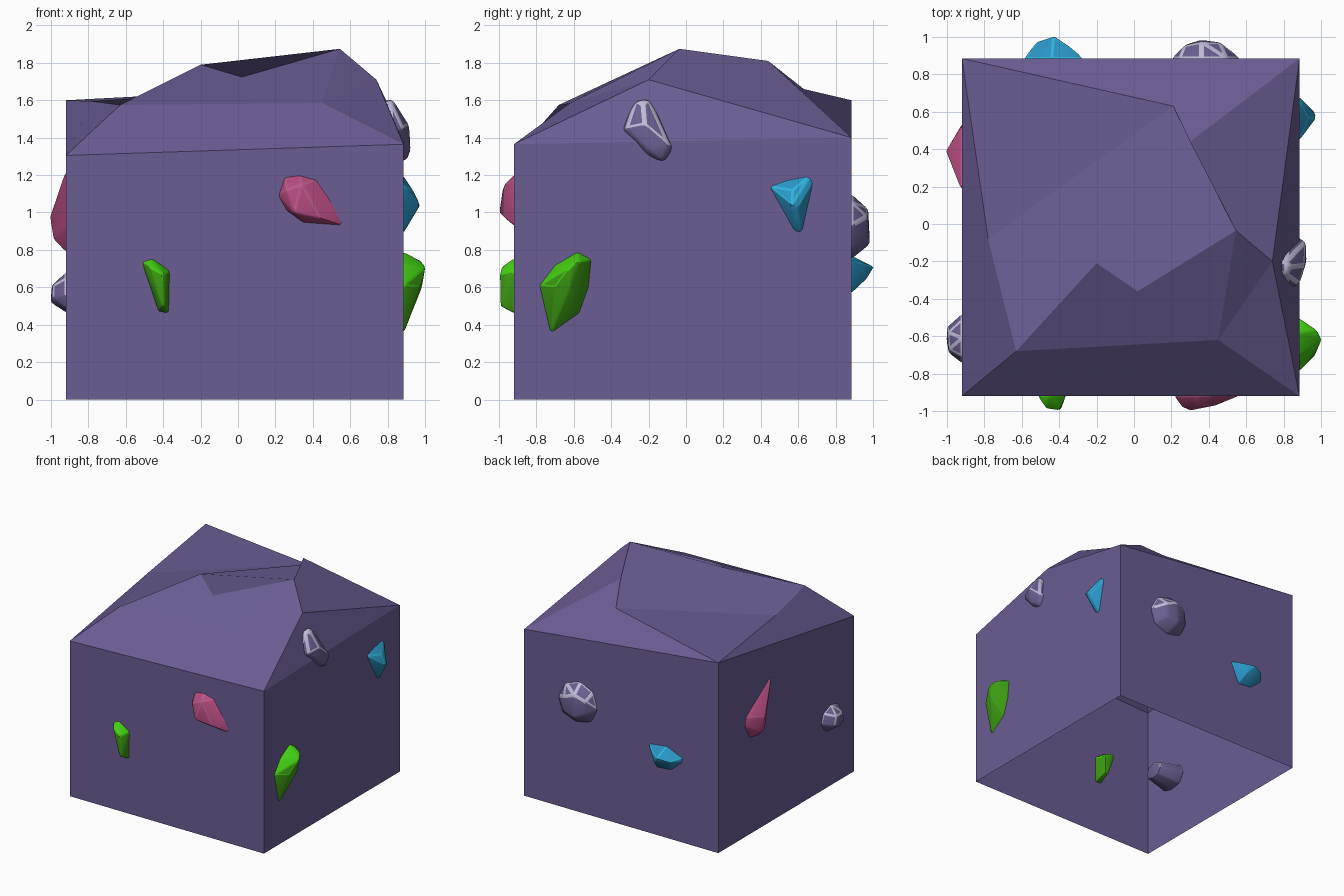
import bpy, bmesh
from mathutils import Vector

if "Cube" in bpy.data.objects:
    bpy.data.objects.remove(bpy.data.objects["Cube"])


def material(name, rgb):
    m = bpy.data.materials.new(name)
    m.diffuse_color = (*rgb, 1)
    m.use_nodes = True
    m.node_tree.nodes["Principled BSDF"].inputs["Base Color"].default_value = m.diffuse_color
    return m


STONE = material("stone purple", (0.147, 0.109, 0.295))
MATS = {
    "purple": (material("crystal purple", (0.150, 0.115, 0.285)),
               material("pale lavender", (0.52, 0.50, 0.68))),
    "green": (material("deep green", (0.045, 0.33, 0.006)),
              material("bright green", (0.055, 0.62, 0.006))),
    "blue": (material("crystal blue", (0.022, 0.30, 0.56)),
             material("bright cyan", (0.03, 0.45, 0.70))),
    "pink": (material("crystal pink", (0.46, 0.070, 0.21)),
             material("rose edge", (0.50, 0.10, 0.25))),
}
LO, HI = -0.92, 0.885


def add_object(name, bm, mats):
    mesh = bpy.data.meshes.new(name)
    bm.to_mesh(mesh)
    bm.free()
    for m in mats:
        mesh.materials.append(m)
    ob = bpy.data.objects.new(name, mesh)
    bpy.context.collection.objects.link(ob)
    return ob


# Rock block: four walls, open underneath, with a faceted peak on top
points = {
    "a": (LO, LO, 0), "b": (HI, LO, 0), "c": (HI, HI, 0), "d": (LO, HI, 0),
    "A": (LO, LO, 1.305), "B": (HI, LO, 1.365), "C": (HI, HI, 1.40), "D": (LO, HI, 1.60),
    "E": (.21, .63, 1.66), "F": (.545, -.035, 1.875), "G": (-.20, -.21, 1.79),
    "H": (.02, -.36, 1.724), "I": (-.63, -.68, 1.575), "J": (.45, -.62, 1.585),
    "K": (.74, -.20, 1.71), "L": (-.78, -.08, 1.595), "M": (.30, .44, 1.81),
}
bm = bmesh.new()
v = {k: bm.verts.new(p) for k, p in points.items()}
for face in ("abBA", "bcCB", "cdDC", "daAD",      # walls
             "ABJI", "BCK", "DAIL", "CDEM",       # lower slopes
             "BKJ", "JKF", "IJFHG", "KCMF",       # upper slopes
             "DLE", "LIGHFME"):                   # summit
    bm.faces.new([v[k] for k in face])
add_object("rock_block", bm, [STONE])

# Wall frames: (u along the wall, height, depth outward) to world
WALLS = {
    "front": lambda u, z, d: (u, LO - d, z),
    "right": lambda u, z, d: (HI + d, u, z),
    "back": lambda u, z, d: (u, HI + d, z),
    "left": lambda u, z, d: (LO - d, u, z),
}


def crystal(name, wall, kind, outline, peaks, sink=0.1, base=0.0, edge=0.008, top=0.1):
    """Convex stone: outline at the wall, peaks outside, a shrunken cap inside."""
    to_world = WALLS[wall]
    n = len(outline)
    cu = sum(p[0] for p in outline) / n
    cz = sum(p[1] for p in outline) / n
    pts = [to_world(u, z, base) for u, z in outline]
    pts += [to_world(cu + .65 * (u - cu), cz + .65 * (z - cz), -sink) for u, z in outline]
    pts += [to_world(*p) for p in peaks]
    bm = bmesh.new()
    for p in pts:
        bm.verts.new(p)
    res = bmesh.ops.convex_hull(bm, input=bm.verts)
    junk = [g for g in res["geom_interior"] + res["geom_unused"]
            if isinstance(g, bmesh.types.BMVert)]
    if junk:
        bmesh.ops.delete(bm, geom=list(set(junk)), context='VERTS')
    bmesh.ops.dissolve_limit(bm, angle_limit=0.15, verts=bm.verts, edges=bm.edges)
    # rounded edges; the worn upper ones show the highlight colour
    worn = bmesh.ops.bevel(bm, geom=list(bm.edges), offset=edge, segments=2,
                           profile=0.5, affect='EDGES', clamp_overlap=True)["faces"]
    bmesh.ops.recalc_face_normals(bm, faces=bm.faces)
    for f in worn:
        if f.is_valid and f.normal.z > top:
            f.material_index = 1
    for f in bm.faces:
        f.smooth = True
        if kind == "green" and f.normal.z > 0.45:
            f.material_index = 1
    ob = add_object(name, bm, MATS[kind])
    bpy.context.view_layer.objects.active = ob
    ob.select_set(True)
    bpy.ops.object.shade_smooth_by_angle(angle=0.6)
    ob.select_set(False)


# Front wall
crystal("front_green_crystal", "front", "green",
        [(-.515, .735), (-.46, .755), (-.365, .69), (-.37, .46), (-.425, .47)],
        [(-.47, .71, .065), (-.40, .67, .075), (-.39, .50, .07), (-.41, .5, .07)])
crystal("front_pink_crystal", "front", "pink",
        [(.215, 1.09), (.25, 1.19), (.33, 1.2), (.42, 1.175), (.52, 1.03), (.56, .93), (.35, .945), (.26, 1.01)],
        [(.26, 1.12, .06), (.30, 1.0, .078), (.34, 1.15, .05), (.44, .97, .05)])
# Right wall
crystal("right_purple_crystal", "right", "purple",
        [(-.36, 1.43), (-.27, 1.6), (-.2, 1.61), (-.13, 1.47), (-.05, 1.36), (-.06, 1.26), (-.23, 1.28), (-.28, 1.38)],
        [(-.32, 1.45, .0), (-.23, 1.58, -.04), (-.22, 1.47, .03), (-.09, 1.36, .035), (-.13, 1.28, .02), (-.2, 1.33, .037)],
        sink=.2, base=-.07, edge=.014, top=0.2)
crystal("right_blue_crystal", "right", "blue",
        [(.445, 1.14), (.57, 1.185), (.66, 1.195), (.68, 1.16), (.62, .89), (.58, .9)],
        [(.565, 1.04, .09), (.60, 1.03, .08), (.57, 1.12, .05)])
crystal("right_green_crystal", "right", "green",
        [(-.785, .61), (-.7, .72), (-.58, .79), (-.505, .75), (-.52, .6), (-.57, .46), (-.725, .35)],
        [(-.62, .71, .118), (-.57, .74, .095), (-.70, .60, .085), (-.62, .6, .1)])
# Back wall
crystal("back_purple_crystal", "back", "purple",
        [(.2, .9), (.24, 1.04), (.36, 1.1), (.5, 1.06), (.57, .93), (.53, .8), (.4, .75), (.26, .78)],
        [(.27, .98, .07), (.36, 1.02, .09), (.46, .98, .085), (.46, .86, .085), (.36, .83, .1), (.28, .87, .075)],
        sink=.16, edge=.014)
crystal("back_blue_crystal", "back", "blue",
        [(-.27, .75), (-.44, .77), (-.585, .71), (-.585, .67), (-.48, .58), (-.35, .57)],
        [(-.52, .69, .09), (-.43, .71, .12), (-.34, .73, .06), (-.38, .65, .085)])
# Left wall
crystal("left_pink_crystal", "left", "pink",
        [(.175, 1.23), (.37, 1.1), (.52, 1.0), (.535, .93), (.47, .81), (.36, .79), (.29, .92)],
        [(.39, .98, .085), (.42, .86, .065), (.36, .86, .065)])
crystal("left_purple_crystal", "left", "purple",
        [(-.745, .56), (-.71, .65), (-.61, .68), (-.51, .64), (-.48, .56), (-.53, .48), (-.63, .465), (-.72, .49)],
        [(-.67, .61, .07), (-.58, .61, .075), (-.55, .54, .08), (-.62, .52, .083), (-.69, .54, .07)],
        sink=.2, edge=.01)
